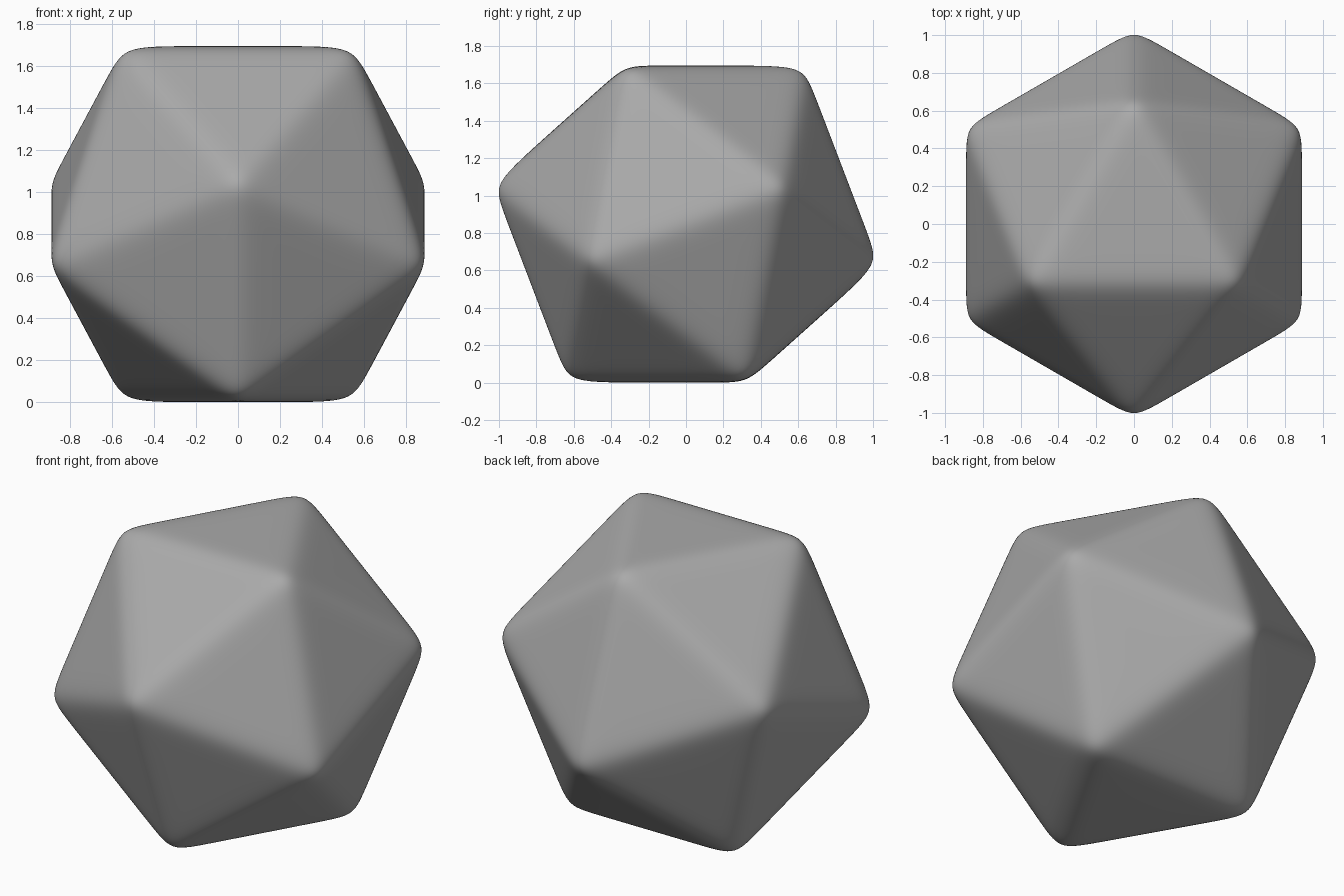
import bpy, bmesh, math
from mathutils import Vector

if "Cube" in bpy.data.objects:
    bpy.data.objects.remove(bpy.data.objects["Cube"])

# Regular icosahedron resting on a face, described by its rings
INR = 0.8475                      # centre to face
SHARPNESS = 34                    # higher means tighter rounded edges
A = INR / 0.755761                # edge length
R1 = A / math.sqrt(3)             # corner radius of the top face
R2 = R1 * (1 + math.sqrt(5)) / 2  # radius of the upper middle ring
Z2 = math.sqrt((0.951057 * A) ** 2 - R2 ** 2)

bm = bmesh.new()
for radius, z, start in ((R1, INR, 90), (R2, Z2, 270)):
    for k in range(3):
        ang = math.radians(start + 120 * k)
        p = Vector((radius * math.cos(ang), radius * math.sin(ang), z))
        bm.verts.new(p)
        bm.verts.new(-p)          # opposite corner
bmesh.ops.convex_hull(bm, input=bm.verts[:])
normals = [f.calc_center_median().normalized() for f in bm.faces]

# Fine mesh, pulled in radially so edges and corners blend softly
bmesh.ops.subdivide_edges(bm, edges=bm.edges[:], cuts=43, use_grid_fill=True)
for v in bm.verts:
    d = v.co.normalized()
    total = sum(max(n.dot(d), 0) ** SHARPNESS for n in normals)
    v.co = d * (INR / total ** (1 / SHARPNESS))
bmesh.ops.recalc_face_normals(bm, faces=bm.faces[:])
bmesh.ops.translate(bm, verts=bm.verts[:], vec=(0, 0, INR))
for f in bm.faces:
    f.smooth = True

mesh = bpy.data.meshes.new("rounded_icosahedron")
bm.to_mesh(mesh)
bm.free()
obj = bpy.data.objects.new("rounded_icosahedron", mesh)
bpy.context.collection.objects.link(obj)

# Dark grey body
grey = bpy.data.materials.new("dark_grey")
grey.diffuse_color = (0.4, 0.4, 0.4, 1)
grey.use_nodes = True
grey.node_tree.nodes["Principled BSDF"].inputs["Base Color"].default_value = grey.diffuse_color
mesh.materials.append(grey)
